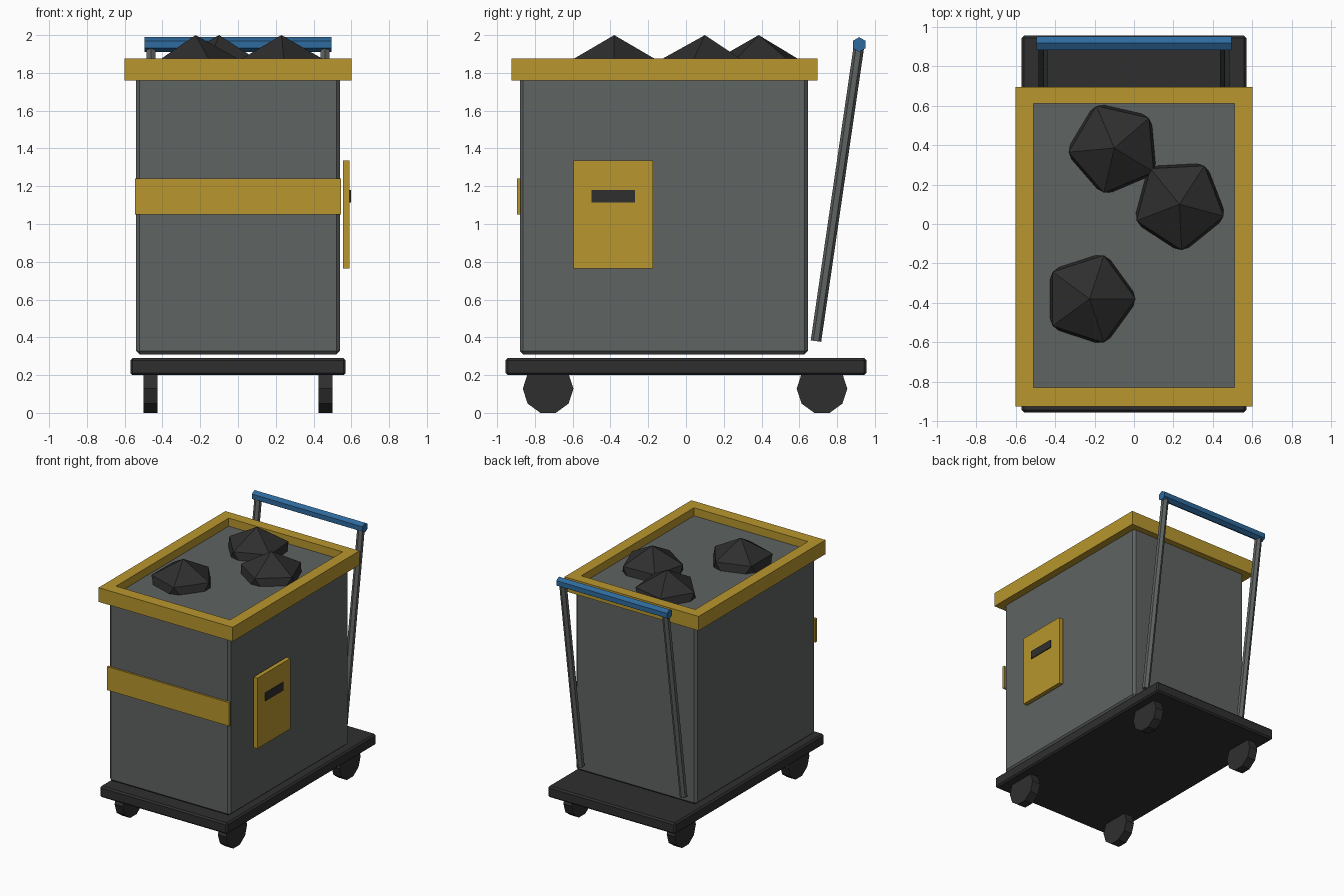
import bpy
import math
from mathutils import Vector

if "Cube" in bpy.data.objects:
    bpy.data.objects.remove(bpy.data.objects["Cube"])


def material(name, rgb):
    m = bpy.data.materials.new(name)
    m.diffuse_color = (*rgb, 1.0)
    m.use_nodes = True
    m.node_tree.nodes["Principled BSDF"].inputs["Base Color"].default_value = m.diffuse_color
    return m


GREY = material("bin grey", (0.112, 0.125, 0.119))
YELLOW = material("safety yellow", (0.48, 0.305, 0.027))
BLACK = material("dark rubber", (0.028, 0.028, 0.028))
BLUE = material("grip blue", (0.027, 0.145, 0.34))


def finish(name, mat):
    o = bpy.context.object
    o.name = name
    o.data.materials.append(mat)
    return o


def box(name, mat, x, y, z, bevel=0.0):
    """Box from (min, max) ranges."""
    spans = (x, y, z)
    bpy.ops.mesh.primitive_cube_add(size=1, location=[(a + b) / 2 for a, b in spans])
    o = finish(name, mat)
    o.scale = [b - a for a, b in spans]
    bpy.ops.object.transform_apply(location=False, rotation=False, scale=True)
    if bevel:
        mod = o.modifiers.new("edge", 'BEVEL')
        mod.width = bevel
        mod.segments = 1
    return o


def rod(name, mat, a, b, radius, sides, roll=0.0):
    """Prism running from point a to point b."""
    a, b = Vector(a), Vector(b)
    d = b - a
    bpy.ops.mesh.primitive_cylinder_add(vertices=sides, radius=radius, depth=d.length,
                                        location=(a + b) / 2)
    o = finish(name, mat)
    for v in o.data.vertices:  # roll about the prism axis
        x, y = v.co.x, v.co.y
        v.co.x = x * math.cos(roll) - y * math.sin(roll)
        v.co.y = x * math.sin(roll) + y * math.cos(roll)
    o.rotation_euler = Vector((0, 0, 1)).rotation_difference(d.normalized()).to_euler()
    return o


# Trolley base and body
box("base", BLACK, (-0.57, 0.57), (-0.955, 0.955), (0.20, 0.29), 0.012)
box("body", GREY, (-0.54, 0.54), (-0.88, 0.645), (0.31, 1.81), 0.018)

# Rim made of four bars
for s, side in ((-1, "left"), (1, "right")):
    box(f"rim_{side}", YELLOW, sorted((s * 0.51, s * 0.60)), (-0.83, 0.61), (1.76, 1.875))
box("rim_front", YELLOW, (-0.60, 0.60), (-0.925, -0.83), (1.76, 1.875))
box("rim_back", YELLOW, (-0.60, 0.60), (0.61, 0.695), (1.76, 1.875))

# Front stripe, side plate and its slot
box("front_stripe", YELLOW, (-0.545, 0.545), (-0.895, -0.875), (1.05, 1.24))
box("side_plate", YELLOW, (0.555, 0.59), (-0.595, -0.175), (0.765, 1.335))
box("plate_slot", BLACK, (0.58, 0.597), (-0.50, -0.27), (1.115, 1.18))

# Ten-sided wheels, flat side down
for s, side in ((-1, "left"), (1, "right")):
    for y, end in ((-0.73, "front"), (0.72, "back")):
        rod(f"wheel_{end}_{side}", BLACK, (s * 0.462 - 0.037, y, 0.128),
            (s * 0.462 + 0.037, y, 0.128), 0.134, 10)

# Handle: two leaning posts and a grip
for s, side in ((-1, "left"), (1, "right")):
    rod(f"handle_post_{side}", GREY, (s * 0.46, 0.688, 0.38), (s * 0.46, 0.914, 1.93), 0.028, 6)
rod("handle_grip", BLUE, (-0.495, 0.917, 1.95), (0.495, 0.917, 1.95), 0.039, 6, math.pi / 6)

# Lumps half sunk in the filling
for i, (x, y, turn) in enumerate(((-0.225, -0.38, 0), (-0.10, 0.385, 41), (0.23, 0.10, -15))):
    bpy.ops.mesh.primitive_ico_sphere_add(subdivisions=1, radius=0.26, location=(x, y, 1.766),
                                          rotation=(0, 0, math.radians(turn)))
    finish(f"lump_{i + 1}", BLACK).scale = (1, 1, 0.9)
